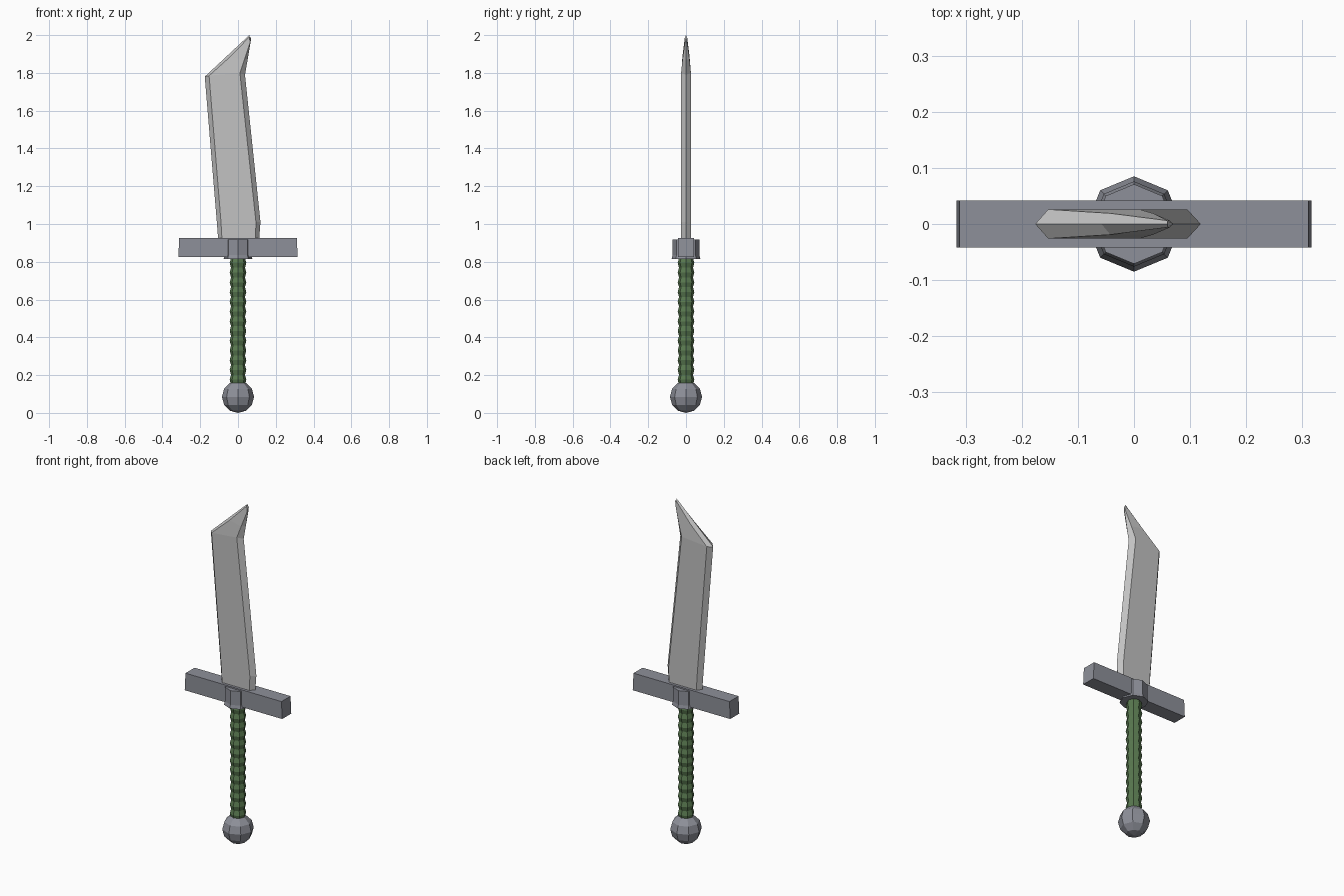
import bpy, bmesh, math

if "Cube" in bpy.data.objects:
    bpy.data.objects.remove(bpy.data.objects["Cube"])


def material(name, rgb):
    m = bpy.data.materials.new(name)
    m.diffuse_color = (*rgb, 1)
    m.use_nodes = True
    m.node_tree.nodes["Principled BSDF"].inputs["Base Color"].default_value = m.diffuse_color
    return m


STEEL = material("pale steel", (0.54, 0.54, 0.54))
IRON = material("dark iron", (0.27, 0.28, 0.32))
GREEN = material("green wrap", (0.10, 0.19, 0.08))


def loft(name, rings, mat):
    """Skin a stack of equal-length rings and cap both ends."""
    bm = bmesh.new()
    loops = [[bm.verts.new(p) for p in ring] for ring in rings]
    n = len(loops[0])
    for a, b in zip(loops, loops[1:]):
        for i in range(n):
            j = (i + 1) % n
            bm.faces.new((a[i], a[j], b[j], b[i]))
    bm.faces.new(loops[0][::-1])
    bm.faces.new(loops[-1])
    bmesh.ops.recalc_face_normals(bm, faces=bm.faces)
    mesh = bpy.data.meshes.new(name)
    bm.to_mesh(mesh)
    bm.free()
    mesh.materials.append(mat)
    obj = bpy.data.objects.new(name, mesh)
    bpy.context.collection.objects.link(obj)
    return obj


def octagon(r, z):
    return [(r * math.cos(i * math.pi / 4), r * math.sin(i * math.pi / 4), z)
            for i in range(8)]


def rectangle(x, y, z):
    return [(-x, -y, z), (x, -y, z), (x, y, z), (-x, y, z)]


def blade_ring(left, flat_left, flat_right, right, t):
    """Six-sided section: two sharp edges and two flats at y = +-t."""
    (lx, lz), (ax, az), (bx, bz), (rx, rz) = left, flat_left, flat_right, right
    return [(lx, 0, lz), (ax, -t, az), (bx, -t, bz),
            (rx, 0, rz), (bx, t, bz), (ax, t, az)]


# Pommel: low-poly ball
bpy.ops.mesh.primitive_uv_sphere_add(segments=8, ring_count=6, radius=0.085,
                                     location=(0, 0, 0.085))
pommel = bpy.context.object
pommel.name = "pommel"
pommel.data.materials.append(IRON)

# Grip: ridged eight-sided handle
grip_rings = []
RIDGES, BOTTOM, TOP = 13, 0.15, 0.82
step = (TOP - BOTTOM) / RIDGES
for k in range(RIDGES):
    z = BOTTOM + k * step
    grip_rings += [octagon(0.037, z), octagon(0.044, z + step / 2)]
grip_rings.append(octagon(0.037, TOP))
loft("grip", grip_rings, GREEN)

# Crossguard and its octagonal collar
loft("crossguard", [rectangle(0.316, 0.042, 0.825),
                    rectangle(0.311, 0.042, 0.926)], IRON)
loft("collar", [octagon(0.076, 0.815), octagon(0.071, 0.835),
                octagon(0.071, 0.918)], IRON)

# Blade: leaning slab with bevelled edges and a hooked tapering tip
loft("blade", [
    blade_ring((-0.105, 0.92), (-0.085, 0.92), (0.092, 0.92), (0.112, 0.92), 0.026),
    blade_ring((-0.112, 1.01), (-0.090, 1.01), (0.095, 1.01), (0.119, 1.01), 0.026),
    blade_ring((-0.176, 1.78), (-0.153, 1.785), (0.010, 1.80), (0.037, 1.79), 0.026),
    blade_ring((-0.058, 1.89), (-0.042, 1.885), (0.034, 1.87), (0.051, 1.87), 0.019),
    blade_ring((0.060, 2.00), (0.060, 1.99), (0.064, 1.96), (0.070, 1.985), 0.006),
], STEEL)
